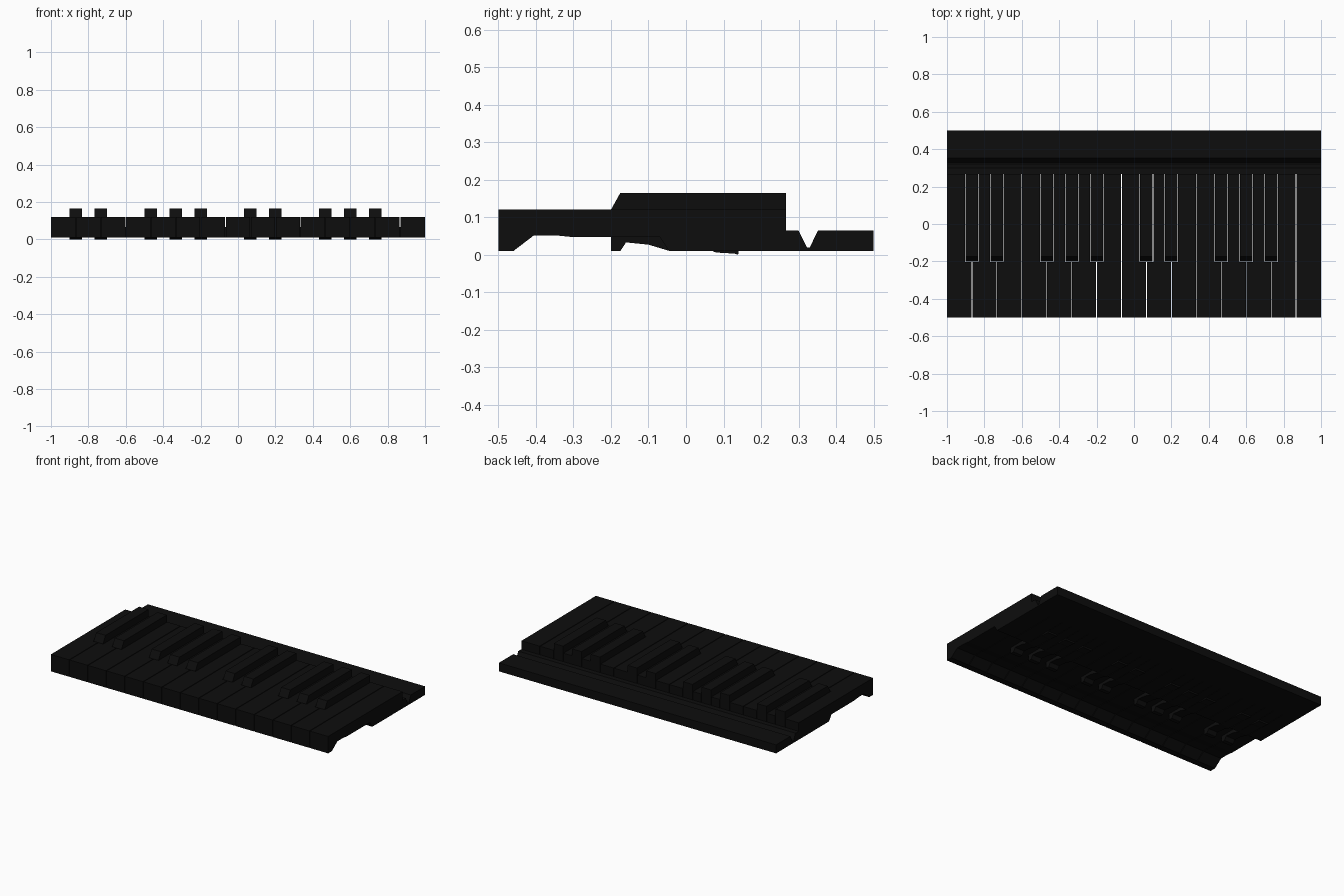
import bpy, bmesh

if "Cube" in bpy.data.objects:
    bpy.data.objects.remove(bpy.data.objects["Cube"])

# One near-black plastic for everything
plastic = bpy.data.materials.new("black_plastic")
plastic.diffuse_color = (0.004, 0.004, 0.004, 1)
plastic.use_nodes = True
plastic.node_tree.nodes["Principled BSDF"].inputs["Base Color"].default_value = plastic.diffuse_color


def loft(name, sections):
    """Closed solid through rectangular sections (y, bottom, top, x0, x1)."""
    bm = bmesh.new()
    rings = [[bm.verts.new(p) for p in
              ((x0, y, lo), (x1, y, lo), (x1, y, hi), (x0, y, hi))]
             for y, lo, hi, x0, x1 in sections]
    for a, b in zip(rings, rings[1:]):
        for i in range(4):
            j = (i + 1) % 4
            bm.faces.new((a[i], a[j], b[j], b[i]))
    bm.faces.new(rings[0])
    bm.faces.new(rings[-1])
    bmesh.ops.recalc_face_normals(bm, faces=bm.faces)
    mesh = bpy.data.meshes.new(name)
    bm.to_mesh(mesh)
    bm.free()
    mesh.materials.append(plastic)
    obj = bpy.data.objects.new(name, mesh)
    bpy.context.collection.objects.link(obj)
    return obj


COUNT = 15
PITCH = 2 / COUNT
GAP = 0.002             # half the gap between natural keys
HALF = 0.0335           # half width of a sharp key
NOTCH = HALF + 0.003    # room left for a sharp key
BACK = 0.267
sharps = {1, 2, 4, 5, 6, 8, 9, 11, 12, 13}   # key boundaries with a sharp

# Natural keys: wide front with a lip, narrower tail beside the sharps
front = [(-0.5, 0.01, 0.12), (-0.46, 0.01, 0.12), (-0.405, 0.052, 0.12),
         (-0.35, 0.052, 0.12), (-0.3, 0.047, 0.12), (-0.2045, 0.047, 0.12)]
tail = [(-0.2035, 0.047, 0.12), (-0.07, 0.047, 0.12), (-0.045, 0.01, 0.12),
        (BACK, 0.01, 0.12)]
for k in range(COUNT):
    left, right = -1 + k * PITCH, -1 + (k + 1) * PITCH
    x0 = left + (GAP if k > 0 else 0)
    x1 = right - (GAP if k < COUNT - 1 else 0)
    t0 = left + NOTCH if k in sharps else x0
    t1 = right - NOTCH if k + 1 in sharps else x1
    loft("natural_key", [s + (x0, x1) for s in front] + [s + (t0, t1) for s in tail])

# Sharp keys: sloped nose, hollow under the nose, small stop underneath
sharp = [(-0.2, 0.01, 0.12), (-0.175, 0.01, 0.165), (-0.16, 0.033, 0.165),
         (-0.1, 0.027, 0.165), (-0.05, 0.012, 0.165), (0.07, 0.01, 0.165),
         (0.08, 0.006, 0.165), (0.13, 0.003, 0.165), (0.139, 0.0, 0.165),
         (0.14, 0.01, 0.165), (BACK, 0.01, 0.165)]
for k in sorted(sharps):
    x = -1 + k * PITCH
    loft("sharp_key", [s + (x - HALF, x + HALF) for s in sharp])

# Rear mounting rail with its hinge groove
rail = [(BACK, 0.01, 0.065), (0.3, 0.01, 0.065), (0.322, 0.01, 0.02),
        (0.33, 0.01, 0.02), (0.352, 0.01, 0.065), (0.5, 0.01, 0.065)]
loft("rear_rail", [s + (-1, 1) for s in rail])
